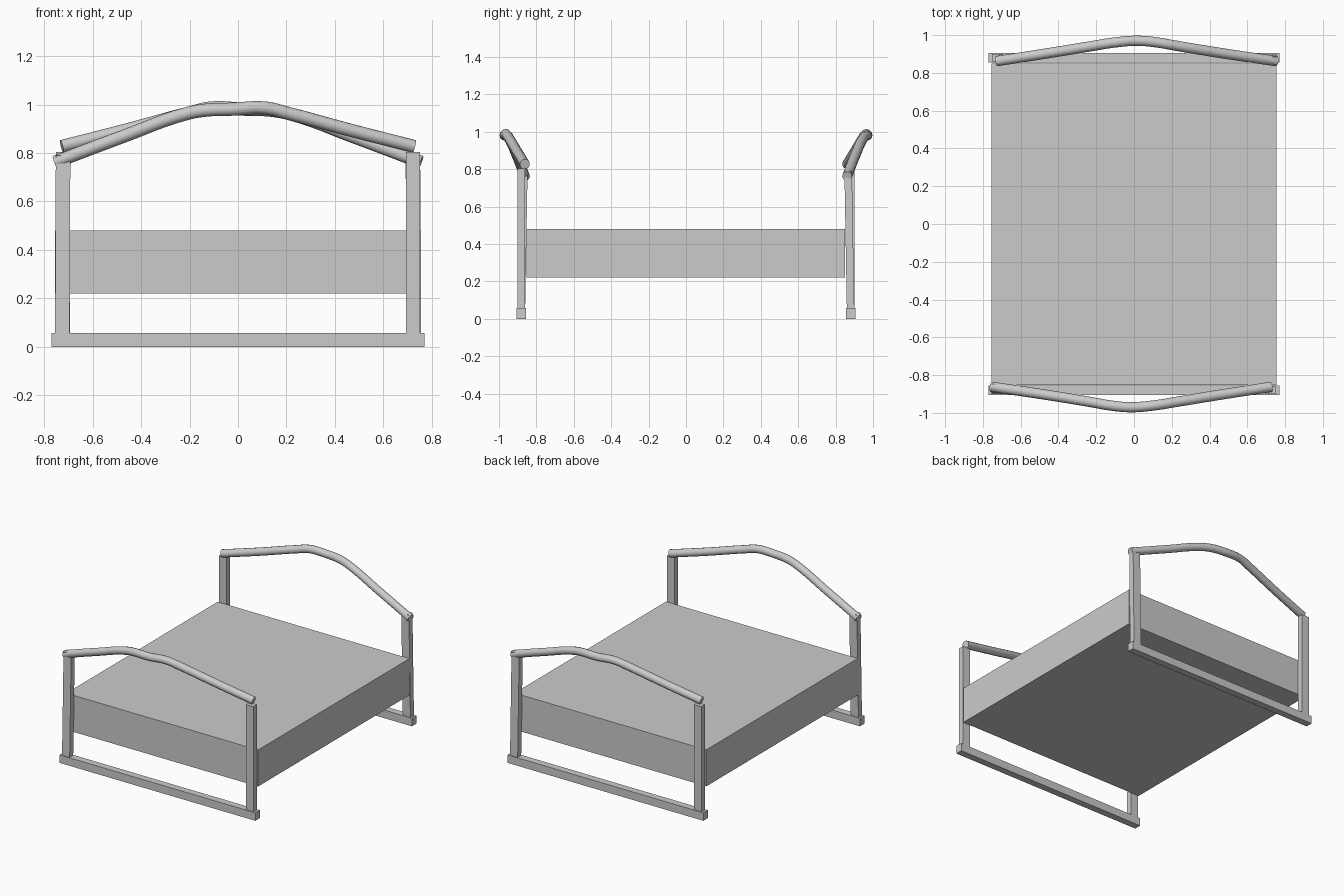
import bpy, bmesh, math
from mathutils import Matrix, Vector

if "Cube" in bpy.data.objects:
    bpy.data.objects.remove(bpy.data.objects["Cube"])

TURN = Matrix.Rotation(math.pi, 4, 'Z')


def prism(name, x, y, z, lean=(0, 0)):
    """Box from ranges; the top face is shifted by lean."""
    bm = bmesh.new()
    bmesh.ops.create_cube(bm, size=1)
    for v in bm.verts:
        top = v.co.z > 0
        v.co = Vector((x[v.co.x > 0], y[v.co.y > 0], z[top]))
        if top:
            v.co += Vector((lean[0], lean[1], 0))
    me = bpy.data.meshes.new(name)
    bm.to_mesh(me)
    bm.free()
    ob = bpy.data.objects.new(name, me)
    bpy.context.collection.objects.link(ob)
    return ob


def tube(name, points, radius):
    """Round capped tube along a smooth path, turned into a mesh."""
    cu = bpy.data.curves.new(name, 'CURVE')
    cu.dimensions = '3D'
    cu.bevel_depth = radius
    cu.bevel_resolution = 4
    cu.use_fill_caps = True
    cu.resolution_u = 6
    sp = cu.splines.new('BEZIER')
    sp.bezier_points.add(len(points) - 1)
    for bp, p in zip(sp.bezier_points, points):
        bp.co = p
        bp.handle_left_type = bp.handle_right_type = 'AUTO'
    ob = bpy.data.objects.new(name, cu)
    bpy.context.collection.objects.link(ob)
    bpy.ops.object.select_all(action='DESELECT')
    ob.select_set(True)
    bpy.context.view_layer.objects.active = ob
    bpy.ops.object.convert(target='MESH')
    bpy.ops.object.shade_smooth_by_angle(angle=math.radians(40))
    return bpy.context.object


# mattress block
prism("mattress", (-0.755, 0.755), (-0.853, 0.85), (0.22, 0.48))

# arched top rail, rising and leaning outwards
ARCH = [(-0.755, -0.862, 0.762), (-0.48, -0.902, 0.866), (-0.21, -0.946, 0.963),
        (-0.13, -0.960, 0.977), (-0.02, -0.970, 0.981), (0.11, -0.960, 0.986),
        (0.21, -0.944, 0.963), (0.45, -0.905, 0.898), (0.727, -0.862, 0.827)]

# foot end, then the head end as the same parts turned half way round
for end in ("foot", "head"):
    parts = [
        prism(end + "_floor_rail", (-0.77, 0.77), (-0.905, -0.855), (0, 0.057)),
        prism(end + "_straight_post", (0.693, 0.752), (-0.9, -0.86), (0.05, 0.805)),
        prism(end + "_leaning_post", (-0.755, -0.695), (-0.9, -0.86), (0.05, 0.79),
              lean=(0.003, 0.013)),
        tube(end + "_arched_rail", ARCH, 0.027),
    ]
    if end == "head":
        for ob in parts:
            ob.data.transform(TURN)
